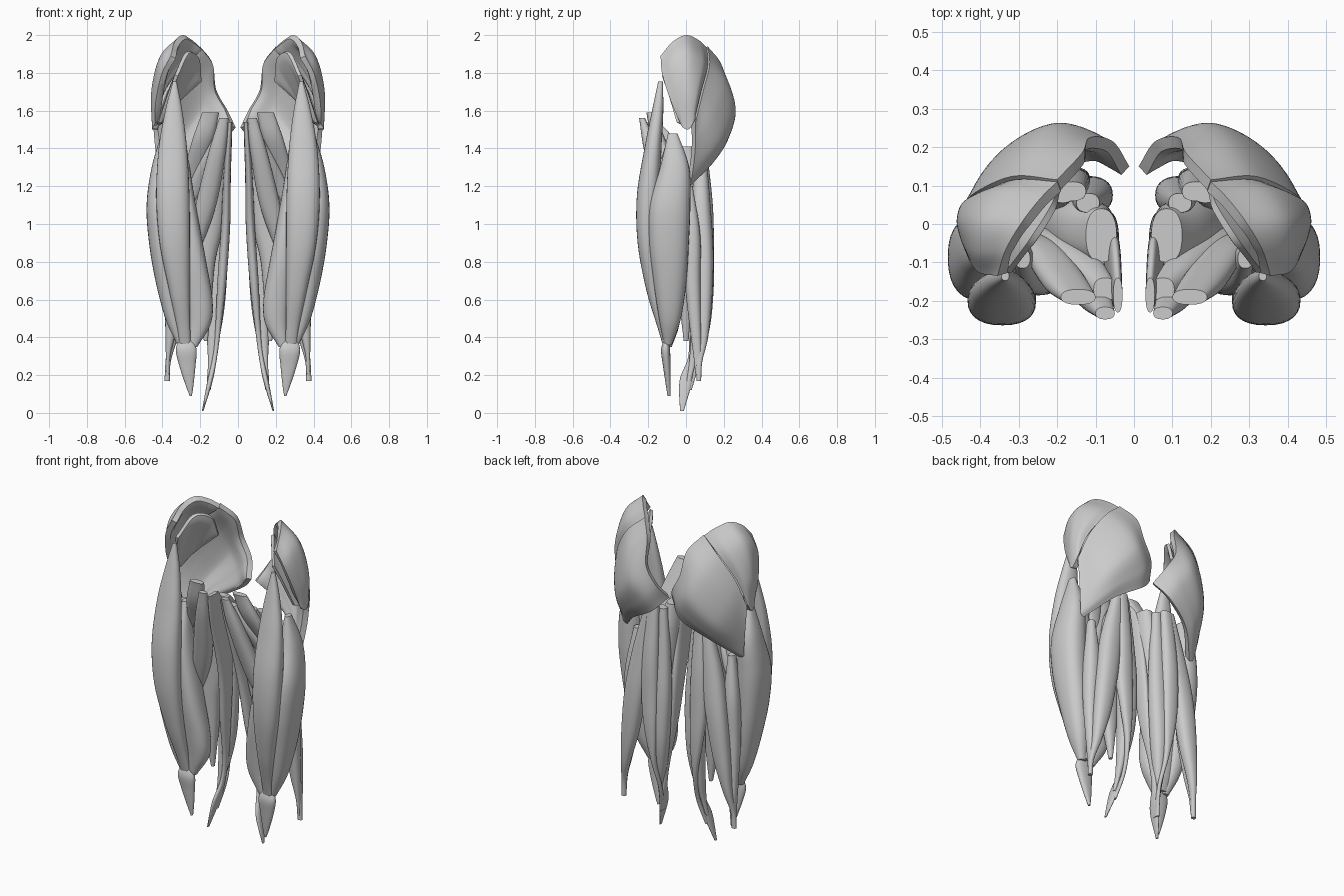
import bpy, bmesh, math
from mathutils import Vector


def spline(keys, n):
    """Catmull-Rom resampling of equal-length tuples, n steps per span."""
    k = [Vector(p) for p in keys]
    k = [k[0] * 2 - k[1]] + k + [k[-1] * 2 - k[-2]]
    out = []
    for i in range(1, len(k) - 2):
        a, b, c, d = k[i - 1:i + 3]
        for s in range(n):
            t = s / n
            out.append(0.5 * (2 * b + (c - a) * t + (2 * a - 5 * b + 4 * c - d) * t * t
                              + (3 * b - a - 3 * c + d) * t ** 3))
    return out + [k[-2]]


def finish(name, bm):
    """Make the object, mirror it to the other leg, smooth it."""
    bmesh.ops.recalc_face_normals(bm, faces=bm.faces)
    me = bpy.data.meshes.new(name)
    bm.to_mesh(me)
    bm.free()
    ob = bpy.data.objects.new(name, me)
    bpy.context.collection.objects.link(ob)
    ob.modifiers.new("other_leg", 'MIRROR').use_mirror_merge = False
    bpy.ops.object.select_all(action='DESELECT')
    ob.select_set(True)
    bpy.context.view_layer.objects.active = ob
    bpy.ops.object.shade_smooth_by_angle(angle=math.radians(45))


def belly(name, keys, sides=28):
    """Long muscle: oval sections (x, y, z, half width, half depth) down the leg."""
    bm = bmesh.new()
    rings = []
    for x, y, z, rx, ry in spline(keys, 8):
        rx, ry = max(rx, 0.004), max(ry, 0.004)
        ring = []
        for j in range(sides):
            a = math.tau * j / sides
            c, s = math.cos(a), math.sin(a)
            ring.append(bm.verts.new((x + rx * math.copysign(abs(c) ** 0.85, c),
                                      y + ry * math.copysign(abs(s) ** 0.85, s), z)))
        rings.append(ring)
    for r, q in zip(rings, rings[1:]):
        for j in range(sides):
            k = (j + 1) % sides
            bm.faces.new((r[j], r[k], q[k], q[j]))
    bm.faces.new(rings[0])
    bm.faces.new(rings[-1])
    finish(name, bm)


def fan(name, fibres, thick, edge=0.4):
    """Broad curved muscle: outer surface through the fibres, thickened inwards."""
    along = [spline(f, 8) for f in fibres]
    grid = list(zip(*[spline(col, 8) for col in zip(*along)]))
    nu, nv = len(grid), len(grid[0])
    core = Vector((0.22, -0.02, 1.6))
    bm = bmesh.new()
    outer, inner = [], []
    for i in range(nu):
        ro, ri = [], []
        for j in range(nv):
            p = grid[i][j]
            du = grid[min(i + 1, nu - 1)][j] - grid[max(i - 1, 0)][j]
            dv = grid[i][min(j + 1, nv - 1)] - grid[i][max(j - 1, 0)]
            n = du.cross(dv).normalized()
            if n.dot(p - core) < 0:
                n = -n
            bulge = math.sin(math.pi * i / (nu - 1)) * math.sin(math.pi * j / (nv - 1))
            t = thick * (edge + (1 - edge) * max(bulge, 0) ** 0.5)
            ro.append(bm.verts.new(p))
            ri.append(bm.verts.new(p - n * t))
        outer.append(ro)
        inner.append(ri)
    for g in (outer, inner):
        for i in range(nu - 1):
            for j in range(nv - 1):
                bm.faces.new((g[i][j], g[i + 1][j], g[i + 1][j + 1], g[i][j + 1]))
    rim = ([(i, 0) for i in range(nu)] + [(nu - 1, j) for j in range(1, nv)]
           + [(i, nv - 1) for i in range(nu - 2, -1, -1)] + [(0, j) for j in range(nv - 2, 0, -1)])
    for (a, b), (c, d) in zip(rim, rim[1:] + rim[:1]):
        bm.faces.new((outer[a][b], outer[c][d], inner[c][d], inner[a][b]))
    finish(name, bm)


# Buttock muscles
fan("gluteus_maximus", [
    [(.20, .115, 1.94), (.31, .125, 1.84), (.40, .09, 1.70), (.45, .05, 1.54)],
    [(.135, .185, 1.85), (.26, .215, 1.73), (.38, .15, 1.57), (.44, .05, 1.42)],
    [(.115, .225, 1.71), (.21, .262, 1.60), (.34, .19, 1.45), (.425, .04, 1.31)],
    [(.055, .215, 1.60), (.14, .24, 1.50), (.29, .175, 1.37), (.41, .025, 1.22)],
    [(.012, .15, 1.51), (.10, .195, 1.42), (.26, .14, 1.32), (.395, .01, 1.19)]], .07, .45)
fan("gluteus_medius", [
    [(.355, -.135, 1.89), (.405, -.125, 1.79), (.435, -.08, 1.65), (.44, -.03, 1.53)],
    [(.335, -.07, 1.965), (.415, -.07, 1.86), (.45, -.04, 1.69), (.452, -.015, 1.51)],
    [(.295, .0, 2.0), (.405, .01, 1.895), (.458, .01, 1.71), (.455, .01, 1.50)],
    [(.245, .065, 1.975), (.36, .085, 1.865), (.44, .06, 1.70), (.455, .03, 1.52)],
    [(.20, .11, 1.935), (.31, .115, 1.835), (.40, .08, 1.70), (.45, .045, 1.55)]], .06, .5)
fan("gluteus_minimus", [
    [(.335, -.125, 1.79), (.375, -.09, 1.68), (.42, -.05, 1.54)],
    [(.275, -.045, 1.91), (.355, -.03, 1.74), (.43, -.02, 1.53)],
    [(.215, .05, 1.88), (.32, .045, 1.73), (.43, .01, 1.53)],
    [(.20, .10, 1.76), (.31, .075, 1.66), (.43, .03, 1.54)]], .045)

# Front of the thigh
belly("rectus_femoris", [
    (.335, -.135, 1.755, .01, .012), (.34, -.15, 1.6, .045, .03), (.345, -.175, 1.4, .075, .045),
    (.345, -.20, 1.15, .088, .06), (.335, -.20, .9, .08, .056), (.31, -.165, .65, .055, .045),
    (.288, -.125, .45, .035, .025), (.28, -.105, .35, .03, .015)])
belly("vastus_lateralis", [
    (.39, -.07, 1.48, .015, .025), (.40, -.06, 1.3, .057, .077), (.405, -.085, 1.1, .079, .108),
    (.395, -.09, .9, .076, .105), (.365, -.085, .7, .072, .088), (.335, -.085, .5, .05, .058),
    (.30, -.095, .36, .022, .02)])
belly("vastus_medialis", [
    (.29, -.09, 1.4, .02, .025), (.275, -.11, 1.2, .035, .06), (.255, -.115, 1.0, .05, .07),
    (.23, -.11, .8, .062, .07), (.205, -.095, .6, .07, .06), (.205, -.085, .47, .06, .05),
    (.24, -.095, .35, .025, .02)])
belly("vastus_intermedius", [
    (.33, -.06, 1.38, .03, .03), (.33, -.09, 1.1, .08, .06), (.31, -.08, .8, .09, .06),
    (.28, -.08, .5, .06, .04), (.275, -.09, .37, .04, .02)])
belly("kneecap_tendon", [
    (.276, -.104, .385, .04, .015), (.274, -.108, .33, .055, .024), (.268, -.102, .25, .043, .02),
    (.258, -.095, .16, .024, .014), (.25, -.09, .09, .006, .008)])

# Inner thigh
belly("pectineus", [
    (.145, -.19, 1.59, .045, .02), (.185, -.145, 1.45, .055, .035), (.24, -.07, 1.28, .045, .03),
    (.28, -.03, 1.15, .015, .015)])
belly("adductor_longus", [
    (.075, -.232, 1.56, .025, .016), (.11, -.18, 1.38, .045, .04), (.17, -.10, 1.1, .055, .045),
    (.24, -.04, .85, .035, .03), (.27, -.02, .7, .01, .015)])
belly("adductor_brevis", [
    (.075, -.17, 1.5, .03, .03), (.14, -.11, 1.36, .05, .045), (.22, -.05, 1.2, .045, .035),
    (.28, -.02, 1.05, .015, .015)])
belly("adductor_magnus", [
    (.085, -.03, 1.41, .04, .07), (.13, -.01, 1.25, .08, .075), (.17, .0, 1.0, .095, .065),
    (.195, .0, .8, .075, .055), (.18, .0, .58, .04, .035), (.17, .0, .38, .01, .012)])
belly("gracilis", [
    (.042, -.185, 1.54, .012, .045), (.05, -.12, 1.41, .017, .085), (.058, -.08, 1.25, .02, .08),
    (.065, -.03, 1.0, .024, .06), (.085, .0, .7, .024, .042), (.105, .03, .45, .015, .022),
    (.122, .03, .3, .012, .018), (.148, .0, .17, .014, .034), (.187, -.022, .01, .004, .01)])

# Back of the thigh
belly("semimembranosus", [
    (.12, .055, 1.39, .03, .025), (.12, .065, 1.1, .055, .04), (.115, .075, .85, .06, .047),
    (.12, .075, .6, .053, .047), (.13, .06, .42, .036, .035), (.145, .035, .27, .014, .018),
    (.155, .015, .17, .01, .012)])
belly("semitendinosus", [
    (.16, .085, 1.40, .035, .025), (.165, .10, 1.1, .05, .042), (.165, .11, .85, .052, .038),
    (.155, .12, .65, .038, .026), (.14, .11, .45, .014, .016), (.128, .065, .28, .01, .012),
    (.155, .01, .12, .01, .02)])
belly("biceps_femoris_long_head", [
    (.185, .08, 1.40, .03, .025), (.235, .08, 1.1, .062, .05), (.275, .095, .85, .064, .05),
    (.31, .095, .6, .052, .043), (.345, .09, .4, .027, .027), (.37, .07, .27, .014, .016),
    (.375, .068, .17, .014, .012)])
belly("biceps_femoris_short_head", [
    (.32, .01, 1.2, .02, .025), (.335, .03, .95, .045, .045), (.34, .035, .7, .048, .042),
    (.355, .05, .45, .03, .03), (.37, .06, .3, .012, .02), (.372, .06, .2, .008, .01)])
